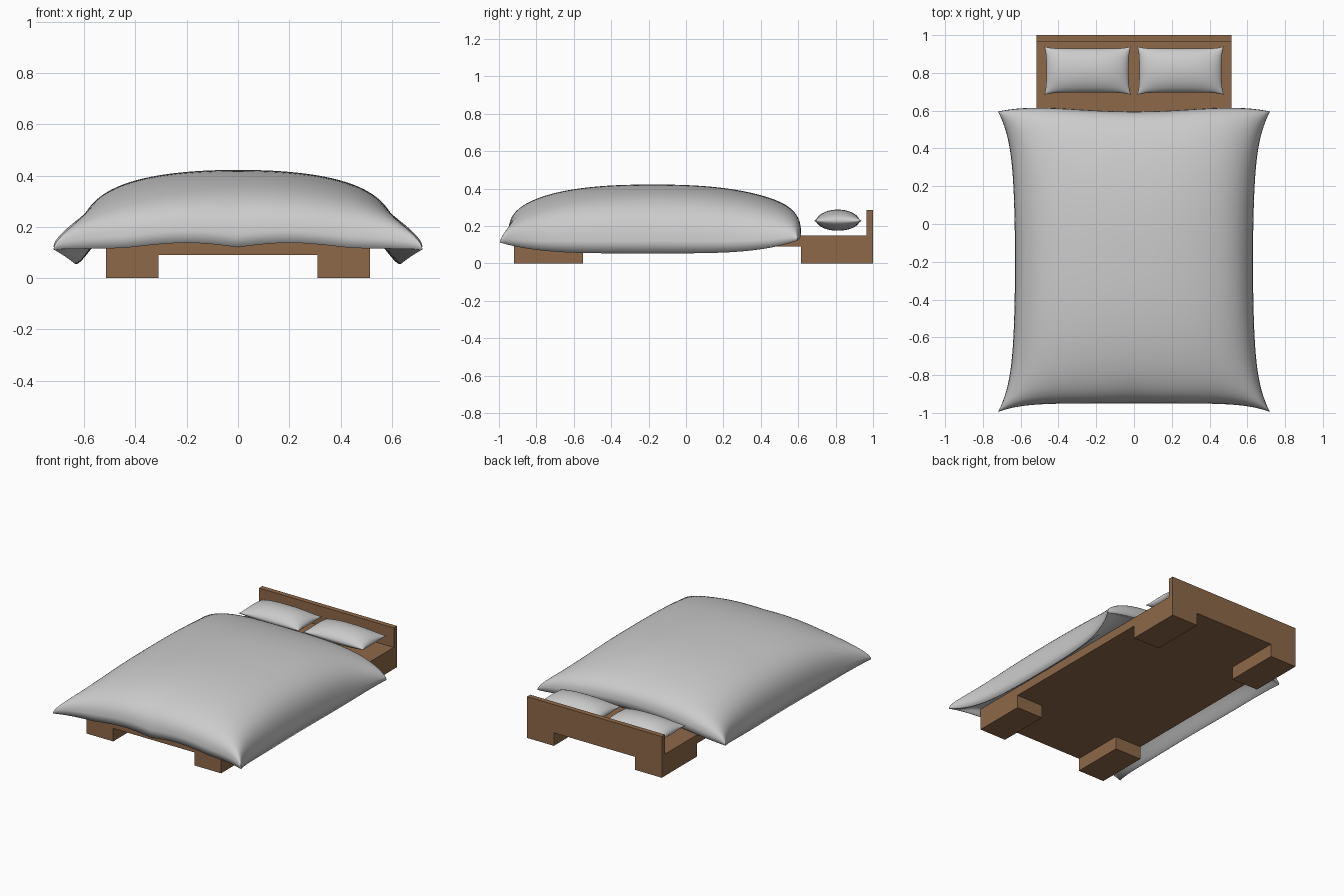
import bpy, bmesh, math

if "Cube" in bpy.data.objects:
    bpy.data.objects.remove(bpy.data.objects["Cube"])

wood = bpy.data.materials.new("wood")
wood.diffuse_color = (0.27, 0.14, 0.065, 1)
wood.use_nodes = True
wood.node_tree.nodes["Principled BSDF"].inputs["Base Color"].default_value = wood.diffuse_color


def box(name, x0, x1, y0, y1, z0, z1):
    bpy.ops.mesh.primitive_cube_add(size=1, location=((x0 + x1) / 2, (y0 + y1) / 2, (z0 + z1) / 2))
    ob = bpy.context.object
    ob.name = name
    ob.scale = (x1 - x0, y1 - y0, z1 - z0)
    bpy.ops.object.transform_apply(location=False, rotation=False, scale=True)
    ob.data.materials.append(wood)
    return ob


def smooth(t):
    t = min(max(t, 0), 1)
    return t * t * (3 - 2 * t)


def cushion(name, n, top, bottom):
    """Two sheets over the (u, v) square, sewn together along the border."""
    bm = bmesh.new()
    par = [math.sin(math.pi / 2 * (2 * i / n - 1)) for i in range(n + 1)]
    for fn, flip in ((top, False), (bottom, True)):
        g = [[bm.verts.new(fn(u, v)) for u in par] for v in par]
        for j in range(n):
            for i in range(n):
                q = [g[j][i], g[j][i + 1], g[j + 1][i + 1], g[j + 1][i]]
                bm.faces.new(q[::-1] if flip else q)
    bmesh.ops.remove_doubles(bm, verts=bm.verts, dist=1e-5)
    bmesh.ops.recalc_face_normals(bm, faces=bm.faces)
    me = bpy.data.meshes.new(name)
    bm.to_mesh(me)
    bm.free()
    ob = bpy.data.objects.new(name, me)
    bpy.context.collection.objects.link(ob)
    for p in me.polygons:
        p.use_smooth = True
    return ob


def puff(t, p, q):
    return max(0.0, 1 - abs(t) ** p) ** q


# Wooden frame
box("bed_platform", -0.515, 0.515, -0.92, 1.0, 0.09, 0.15)
box("headboard", -0.515, 0.515, 0.965, 1.0, 0.15, 0.285)
for side, s in (("right", 1), ("left", -1)):
    xa, xb = sorted((s * 0.31, s * 0.515))
    box("front_leg_" + side, xa, xb, -0.92, -0.55, 0, 0.09)
    box("back_leg_" + side, xa, xb, 0.615, 1.0, 0, 0.09)


# Duvet: flared corners, sides hanging over the frame
def duvet_plan(u, v):
    w = 0.63 + 0.03 * v ** 2 + 0.06 * v ** 6
    front = -0.95 - 0.045 * u ** 6
    back = 0.595 + 0.08 * u * u * (1 - u * u)
    base = 0.112 - 0.058 * (1 - v ** 4) * u ** 4
    if v < 0:
        base += v ** 4 * (1 - u * u) * (0.008 + 0.02 * math.sin(math.pi * min(abs(u) * 1.6, 1)))
    else:
        base += v ** 4 * (0.06 * (1 - u * u) + 0.01)
    return u * w, front + (back - front) * (v + 1) / 2, base, w


def duvet_top(u, v):
    x, y, base, w = duvet_plan(u, v)
    return x, y, base + (0.422 - base) * puff(u, 2.2, 0.3) * puff(v, 2.4, 0.32)


def duvet_bottom(u, v):
    x, y, base, w = duvet_plan(u, v)
    k = max(smooth((abs(x) - 0.515) / (w - 0.515)), smooth((abs(v) - 0.95) / 0.05))
    return x, y, 0.155 + (base - 0.155) * k


cushion("duvet", 56, duvet_top, duvet_bottom)


# Pillows: pinched corners, plump middle
def pillow_sheet(cx, sign):
    def fn(u, v):
        x = cx + u * (0.218 + 0.012 * v ** 4)
        y = 0.812 + v * (0.116 + 0.012 * u ** 6)
        return x, y, 0.228 + sign * (0.06 if sign > 0 else 0.053) * puff(u, 2.4, 0.5) * puff(v, 2.0, 0.55)
    return fn


for side, cx in (("right", 0.246), ("left", -0.246)):
    cushion("pillow_" + side, 28, pillow_sheet(cx, 1), pillow_sheet(cx, -1))
